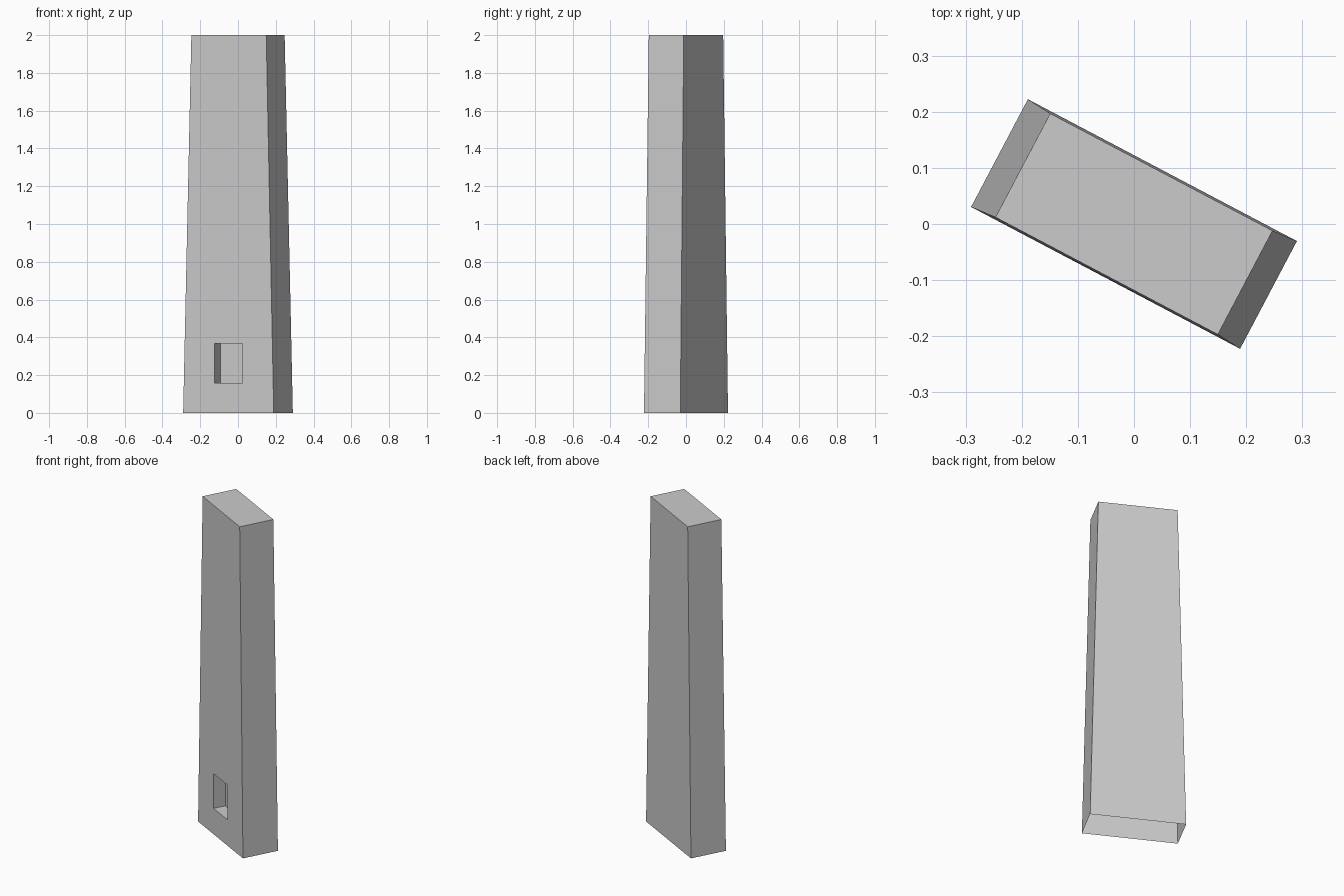
import bpy, bmesh, math
from mathutils import Matrix

if "Cube" in bpy.data.objects:
    bpy.data.objects.remove(bpy.data.objects["Cube"])

H = 2.0
BOT = (0.271, 0.1085)   # half width, half depth at the base
TOP = (0.224, 0.1045)   # half width, half depth at the top
bm = bmesh.new()


def ring(half, z):
    a, b = half
    return [bm.verts.new(p) for p in ((-a, -b, z), (a, -b, z), (a, b, z), (-a, b, z))]


def bridge(r1, r2):
    for i in range(4):
        j = (i + 1) % 4
        bm.faces.new((r1[i], r1[j], r2[j], r2[i]))


def front_y(z):
    return -(BOT[1] + (TOP[1] - BOT[1]) * z / H)


def pocket_ring(depth):
    a, z0, z1 = 0.085, 0.157, 0.368
    return [bm.verts.new((x, front_y(z) + depth, z))
            for x, z in ((-a, z0), (a, z0), (a, z1), (-a, z1))]


# tapered shell, open underneath
b, t = ring(BOT, 0), ring(TOP, H)
bm.faces.new(t)
for i in (1, 2, 3):
    j = (i + 1) % 4
    bm.faces.new((b[i], b[j], t[j], t[i]))

# front wall around the opening, then the pocket itself
rim, inner = pocket_ring(0), pocket_ring(0.073)
bridge([b[0], b[1], t[1], t[0]], rim)
bridge(rim, inner)
bm.faces.new(inner)

# turn the pillar on its vertical axis
bm.transform(Matrix.Rotation(math.radians(-27.8), 4, 'Z'))
me = bpy.data.meshes.new("tapered_pillar")
bm.to_mesh(me)
bm.free()
bpy.context.collection.objects.link(bpy.data.objects.new("tapered_pillar", me))
